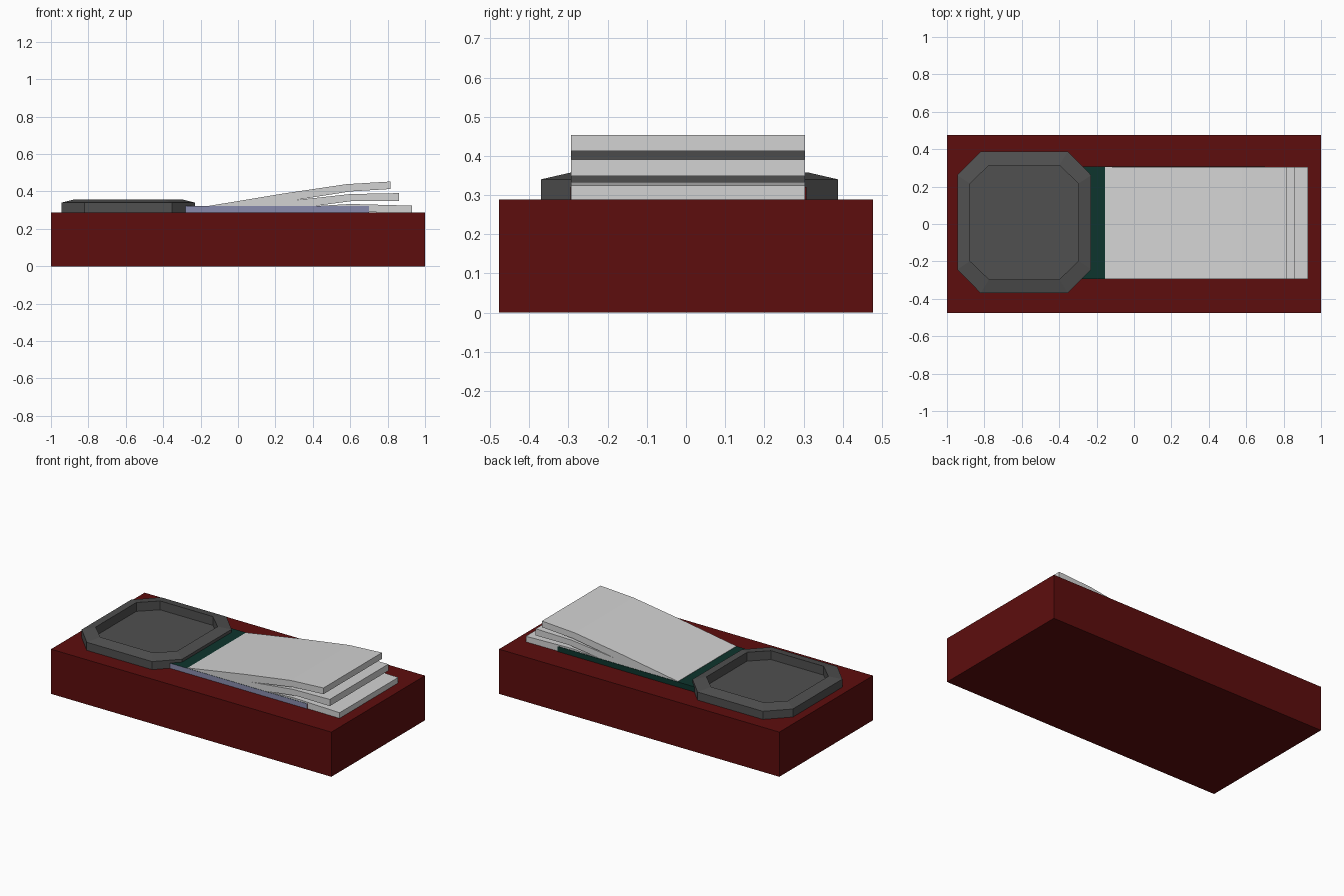
import bpy, bmesh

if "Cube" in bpy.data.objects:
    bpy.data.objects.remove(bpy.data.objects["Cube"])


def material(name, rgb):
    m = bpy.data.materials.new(name)
    m.diffuse_color = (*rgb, 1)
    m.use_nodes = True
    m.node_tree.nodes["Principled BSDF"].inputs["Base Color"].default_value = m.diffuse_color
    return m


RED = material("dark red", (0.11, 0.004, 0.004))
GREY = material("charcoal grey", (0.08, 0.08, 0.08))
GREEN = material("deep green", (0.004, 0.035, 0.026))
LILAC = material("lilac", (0.25, 0.26, 0.42))
WHITE = material("paper white", (0.65, 0.65, 0.65))


def finish(name, bm, *mats):
    bmesh.ops.recalc_face_normals(bm, faces=bm.faces)
    mesh = bpy.data.meshes.new(name)
    bm.to_mesh(mesh)
    bm.free()
    for m in mats:
        mesh.materials.append(m)
    obj = bpy.data.objects.new(name, mesh)
    bpy.context.collection.objects.link(obj)
    return obj


def extrude_xz(profile, y0, y1):
    """Prism from an x-z outline, running from y0 to y1."""
    bm = bmesh.new()
    face = bm.faces.new([bm.verts.new((x, y0, z)) for x, z in profile])
    ext = bmesh.ops.extrude_face_region(bm, geom=[face])["geom"]
    verts = [g for g in ext if isinstance(g, bmesh.types.BMVert)]
    bmesh.ops.translate(bm, verts=verts, vec=(0, y1 - y0, 0))
    return bm


def box(x0, x1, y0, y1, z0, z1):
    return extrude_xz([(x0, z0), (x1, z0), (x1, z1), (x0, z1)], y0, y1)


# base block
finish("base", box(-1, 1, -0.477, 0.477, 0, 0.288), RED)


# octagonal tray: stacked rings of half width, half depth, corner cuts, height
def octagon(bm, hx, hy, cx, cy, z):
    pts = [(hx, cy), (cx, hy), (-cx, hy), (-hx, cy),
           (-hx, -cy), (-cx, -hy), (cx, -hy), (hx, -cy)]
    return [bm.verts.new((x - 0.587, y + 0.009, z)) for x, y in pts]


bm = bmesh.new()
outer = (0.358, 0.379, 0.233, 0.252)
inner = (0.29, 0.305, 0.188, 0.207)
rings = [octagon(bm, *outer, 0.288), octagon(bm, *outer, 0.34),
         octagon(bm, *inner, 0.357), octagon(bm, *inner, 0.3)]
for a, b in zip(rings, rings[1:]):
    for i in range(8):
        j = (i + 1) % 8
        bm.faces.new((a[i], a[j], b[j], b[i]))
bm.faces.new(rings[0])
bm.faces.new(rings[-1])
finish("tray", bm, GREY)

# flat plate under the sheets, with a lilac front edge and a red end
plate = finish("plate", box(-0.28, 0.7, -0.295, 0.307, 0.287, 0.321),
               GREEN, LILAC, RED)
for p in plate.data.polygons:
    if p.normal.y < -0.5:
        p.material_index = 1
    elif p.normal.x > 0.5:
        p.material_index = 2

# stack of sheets fanning out into three curled ends
fan = [(-0.155, 0.3), (-0.155, 0.323), (0.25, 0.39), (0.58, 0.439),
       (0.815, 0.453), (0.815, 0.413), (0.6, 0.4), (0.3, 0.353),
       (0.6, 0.386), (0.86, 0.391), (0.86, 0.348), (0.62, 0.35),
       (0.4, 0.321), (0.6, 0.333), (0.93, 0.324), (0.93, 0.288),
       (0.7, 0.289), (0.7, 0.3)]
finish("sheets", extrude_xz(fan, -0.293, 0.304), WHITE)
